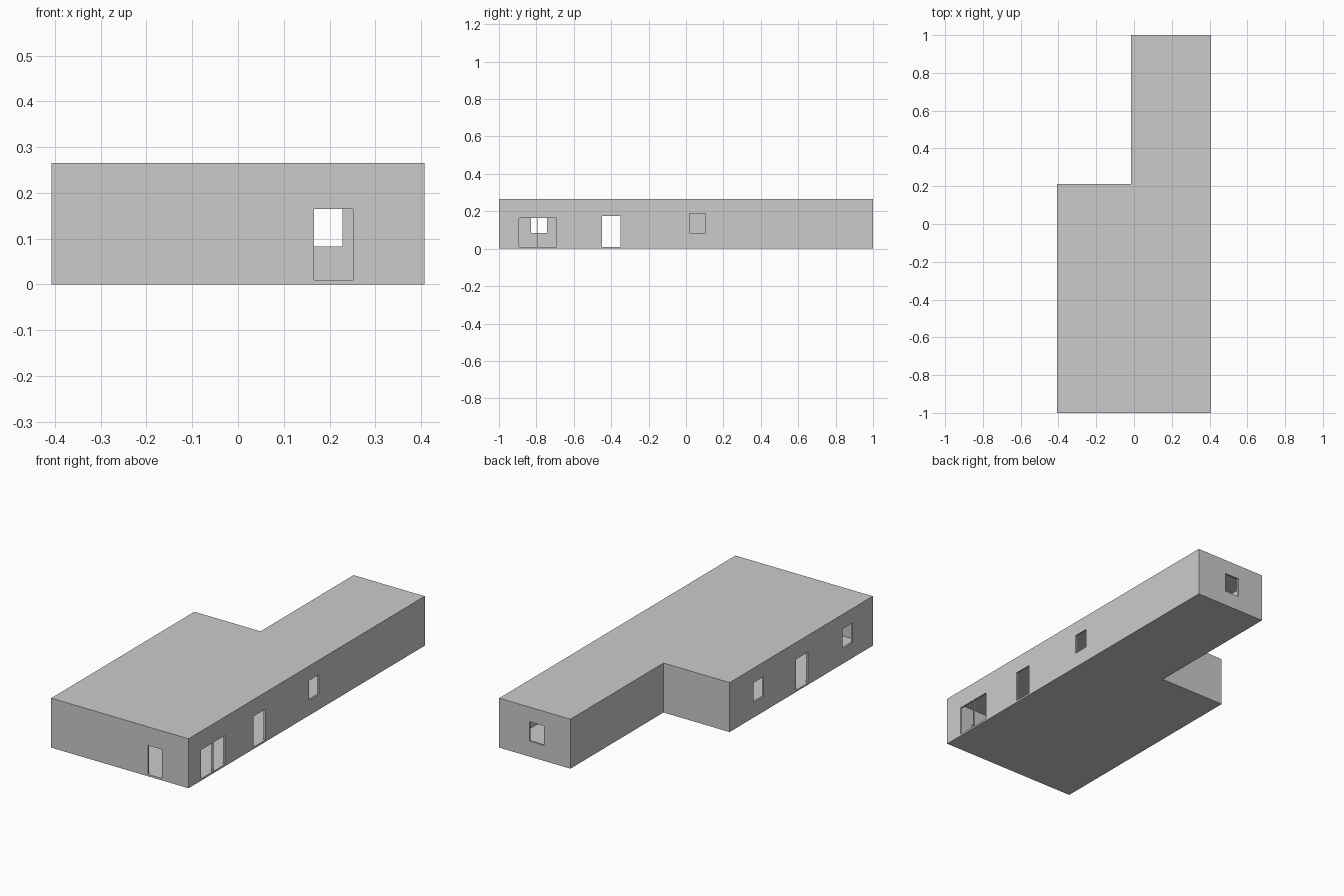
import bpy, bmesh

if "Cube" in bpy.data.objects:
    bpy.data.objects.remove(bpy.data.objects["Cube"])

H, T = 0.265, 0.01
X0, XN, X1 = -0.407, -0.015, 0.407
Y0, YN, Y1 = -1.0, 0.212, 1.0


def prism(name, pts, z0, z1):
    bm = bmesh.new()
    f = bm.faces.new([bm.verts.new((x, y, z0)) for x, y in pts])
    top = bmesh.ops.extrude_face_region(bm, geom=[f])["geom"]
    bmesh.ops.translate(bm, vec=(0, 0, z1 - z0),
                        verts=[v for v in top if isinstance(v, bmesh.types.BMVert)])
    bmesh.ops.recalc_face_normals(bm, faces=bm.faces)
    me = bpy.data.meshes.new(name)
    bm.to_mesh(me)
    bm.free()
    ob = bpy.data.objects.new(name, me)
    bpy.context.collection.objects.link(ob)
    return ob


def box(name, x0, x1, y0, y1, z0, z1):
    return prism(name, [(x0, y0), (x1, y0), (x1, y1), (x0, y1)], z0, z1)


def outline(t):
    return [(X0 + t, Y0 + t), (X1 - t, Y0 + t), (X1 - t, Y1 - t),
            (XN + t, Y1 - t), (XN + t, YN - t), (X0 + t, YN - t)]


def cut(target, cutter):
    cutter.hide_render = True
    cutter.hide_viewport = False
    m = target.modifiers.new(cutter.name, 'BOOLEAN')
    m.operation, m.solver, m.object = 'DIFFERENCE', 'EXACT', cutter
    bpy.context.view_layer.objects.active = target
    bpy.ops.object.modifier_apply(modifier=m.name)
    bpy.data.objects.remove(cutter)


# L-shaped building shell with hollow interior
shell = prism("building_shell", outline(0), 0, H)
cut(shell, prism("room_cutter", outline(T), T, H - T))

# Openings in the side walls: wall x, y range, z range
for wx, ya, yb, za, zb in [
        (X1, -0.893, -0.795, T, 0.165),    # double door leaves
        (X1, -0.790, -0.692, T, 0.165),
        (X1, -0.450, -0.350, T, 0.175),    # right door
        (X1, 0.020, 0.103, 0.083, 0.187),  # right window
        (X0, -0.828, -0.743, 0.083, 0.187),  # left windows and door
        (X0, -0.450, -0.350, T, 0.175),
        (X0, -0.075, 0.010, 0.083, 0.187)]:
    cut(shell, box("side_opening", wx - 0.03, wx + 0.03, ya, yb, za, zb))

# Front door and back window
cut(shell, box("front_opening", 0.166, 0.251, Y0 - 0.03, Y0 + 0.03, T, 0.165))
cut(shell, box("back_opening", 0.142, 0.228, Y1 - 0.03, Y1 + 0.03, 0.083, 0.187))
